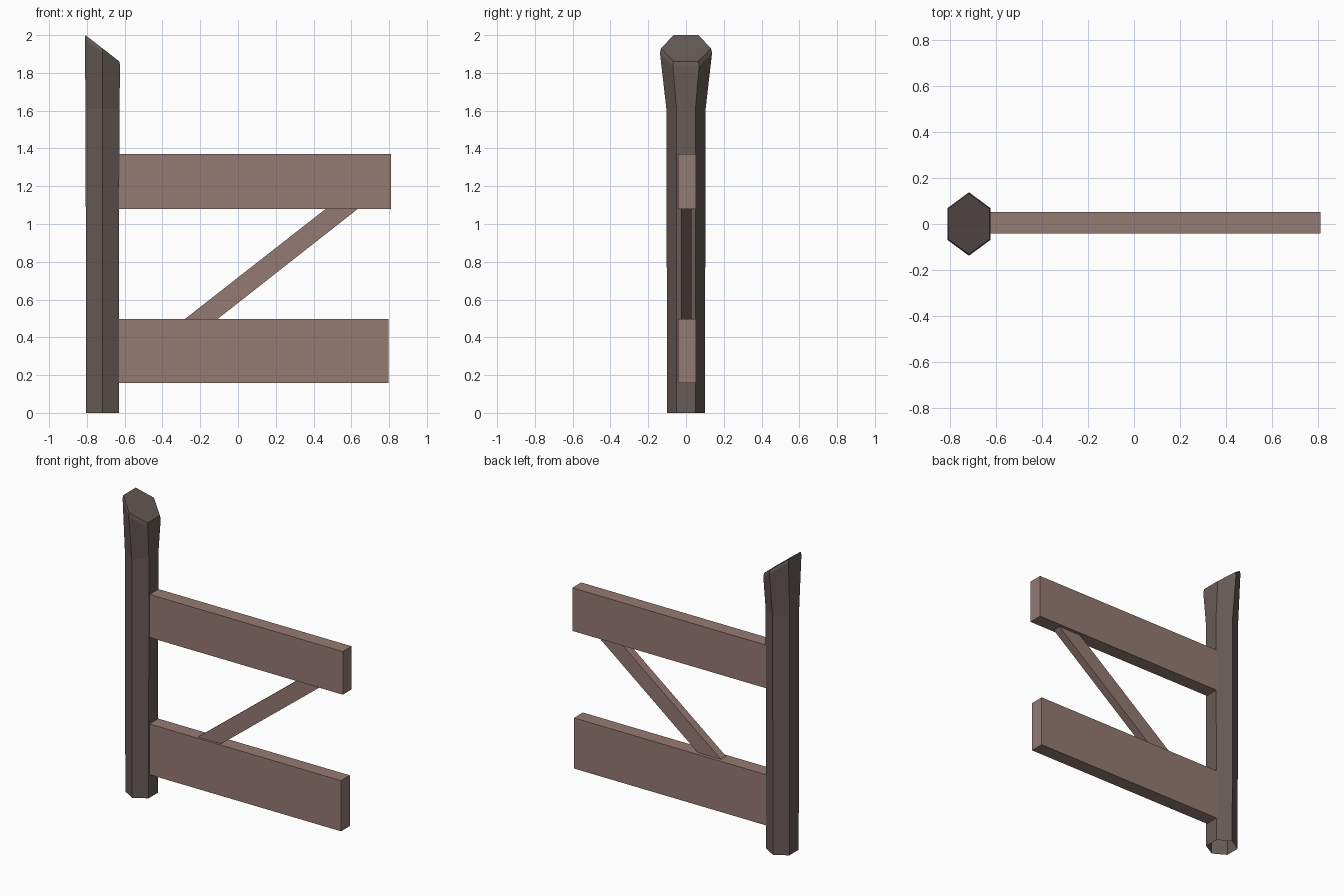
import bpy, bmesh

if "Cube" in bpy.data.objects:
    bpy.data.objects.remove(bpy.data.objects["Cube"])


def material(name, rgb):
    m = bpy.data.materials.new(name)
    m.diffuse_color = (*rgb, 1)
    m.use_nodes = True
    m.node_tree.nodes["Principled BSDF"].inputs["Base Color"].default_value = m.diffuse_color
    return m


DARK = material("dark_weathered_wood", (0.135, 0.105, 0.097))
LIGHT = material("reddish_plank_wood", (0.300, 0.193, 0.170))


def finish(name, bm, mat):
    bmesh.ops.recalc_face_normals(bm, faces=bm.faces)
    mesh = bpy.data.meshes.new(name)
    bm.to_mesh(mesh)
    bm.free()
    mesh.materials.append(mat)
    bpy.context.collection.objects.link(bpy.data.objects.new(name, mesh))


def plank(name, profile, y0, y1, mat):
    """Extrude an x-z outline from y0 to y1."""
    bm = bmesh.new()
    face = bm.faces.new([bm.verts.new((x, y0, z)) for x, z in profile])
    ext = bmesh.ops.extrude_face_region(bm, geom=[face])
    for v in ext["geom"]:
        if isinstance(v, bmesh.types.BMVert):
            v.co.y = y1
    finish(name, bm, mat)


# Hexagonal post: open below, flared head, slanted top with a thin chamfer
CX = -0.7175
SLOPE = 0.14 / 0.18
# half width in x, half flat in y, half point in y, height, slope
rings = [
    (0.0865, 0.05, 0.10, 0.0, 0),
    (0.0895, 0.05, 0.104, 1.61, 0),
    (0.0935, 0.069, 0.138, 1.906, SLOPE),
    (0.0900, 0.066, 0.132, 1.930, SLOPE),
]
bm = bmesh.new()
loops = []
for hx, flat, point, z, slope in rings:
    outline = [(hx, -flat), (hx, flat), (0, point),
               (-hx, flat), (-hx, -flat), (0, -point)]
    loops.append([bm.verts.new((CX + x, y, z - slope * x)) for x, y in outline])
for a, b in zip(loops, loops[1:]):
    for i in range(6):
        j = (i + 1) % 6
        bm.faces.new((a[i], a[j], b[j], b[i]))
bm.faces.new(loops[-1])
finish("post", bm, DARK)

# Horizontal rails butting against the post
for name, x1, z0, z1 in (("upper_rail", 0.81, 1.08, 1.37),
                         ("lower_rail", 0.797, 0.157, 0.498)):
    plank(name, [(-0.635, z0), (x1, z0), (x1, z1), (-0.635, z1)],
          -0.042, 0.052, LIGHT)

# Diagonal brace between the rails
plank("diagonal_brace",
      [(-0.28, 0.498), (-0.107, 0.498), (0.637, 1.082), (0.467, 1.082)],
      -0.026, 0.029, LIGHT)
